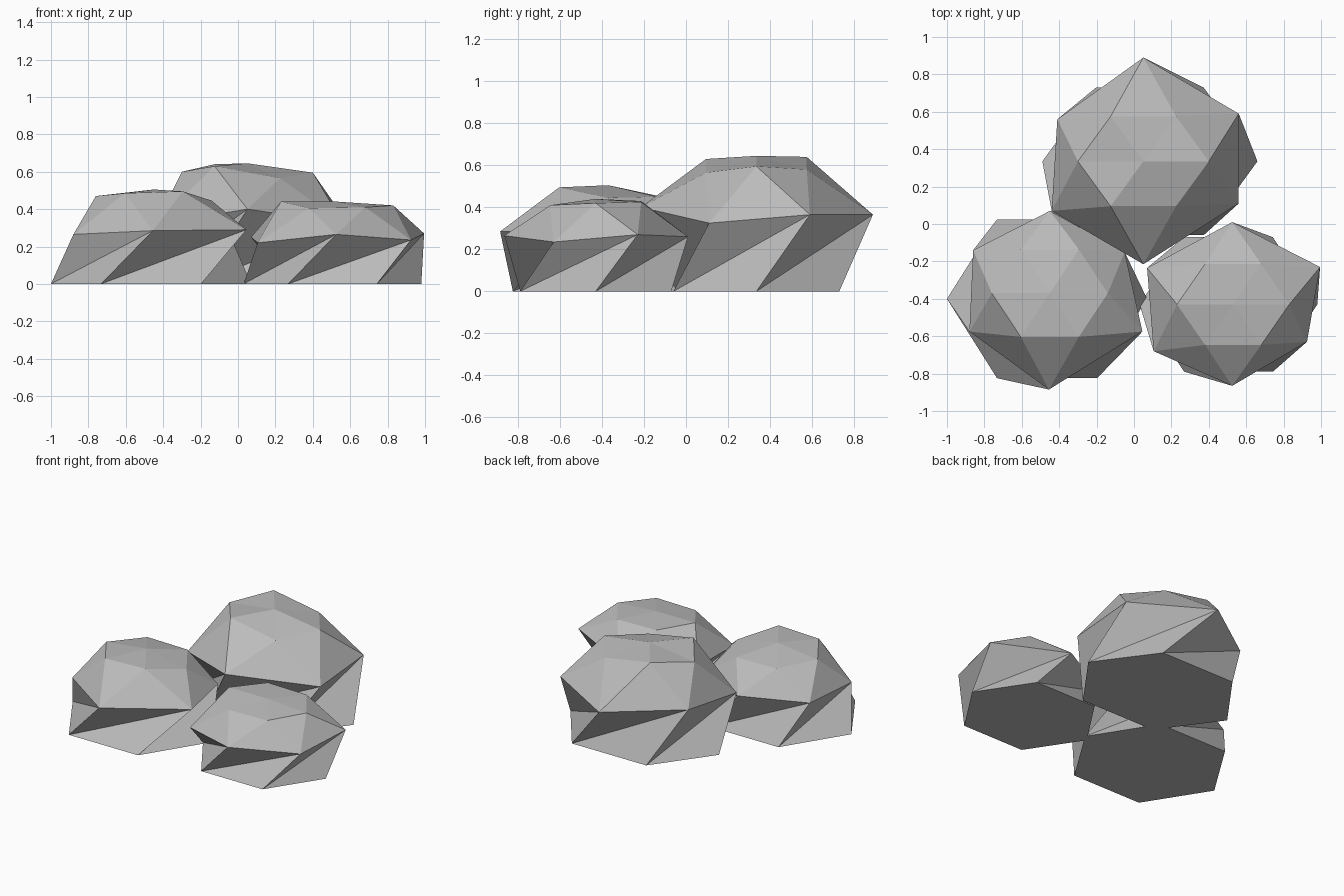
import bpy
import bmesh
from math import cos, sin, pi

default_cube = bpy.data.objects.get("Cube")
if default_cube:
    bpy.data.objects.remove(default_cube, do_unlink=True)

SIDES = 6

# Single stone colour
stone = bpy.data.materials.new("stone_grey")
stone.use_nodes = True
grey = (0.5, 0.5, 0.5, 1)
stone.diffuse_color = grey
stone.node_tree.nodes["Principled BSDF"].inputs["Base Color"].default_value = grey


def ellipse(centre, radii, heights):
    """Six-sided ring, starting on +x and running anticlockwise."""
    points = []
    for k, z in enumerate(heights):
        angle = 2 * pi * k / SIDES
        points.append((centre[0] + radii[0] * cos(angle),
                       centre[1] + radii[1] * sin(angle), z))
    return points


def boulder(name, foot_centre, foot_radii, girdle, apex, crown_radii, crown_heights):
    """Faceted stone: flat foot, twisted skirt, uneven girdle, crown and apex."""
    bm = bmesh.new()

    def add_ring(points):
        return [bm.verts.new(p) for p in points]

    foot = add_ring(ellipse(foot_centre, foot_radii, [0] * SIDES))
    middle = add_ring(girdle)
    crown = add_ring(ellipse(apex, crown_radii, crown_heights))
    peak = bm.verts.new(apex)

    bm.faces.new(reversed(foot))
    for k in range(SIDES):
        n = (k + 1) % SIDES
        # Skirt, twisted one step round
        bm.faces.new((foot[k], middle[n], middle[k]))
        bm.faces.new((foot[k], foot[n], middle[n]))
        # Shoulder
        bm.faces.new((middle[k], crown[n], crown[k]))
        bm.faces.new((middle[k], middle[n], crown[n]))
        # Cap
        bm.faces.new((crown[k], crown[n], peak))
    bmesh.ops.recalc_face_normals(bm, faces=bm.faces)

    mesh = bpy.data.meshes.new(name)
    bm.to_mesh(mesh)
    bm.free()
    mesh.materials.append(stone)
    rock = bpy.data.objects.new(name, mesh)
    bpy.context.scene.collection.objects.link(rock)
    return rock


# Girdle points run anticlockwise from the back left corner
boulder("right_boulder",
        foot_centre=(-.465, -.4), foot_radii=(.535, .49),
        girdle=[(-.05, -.15, .28), (-.45, .07, .3), (-.86, -.14, .28),
                (-.88, -.575, .265), (-.455, -.885, .285), (.045, -.575, .29)],
        apex=(-.45, -.37, .505), crown_radii=(.31, .27),
        crown_heights=[.445, .45, .455, .47, .485, .495])

boulder("back_boulder",
        foot_centre=(.085, .335), foot_radii=(.575, .456),
        girdle=[(.56, .59, .365), (.05, .89, .365), (-.41, .56, .38),
                (-.44, .07, .32), (.05, -.215, .4), (.56, .11, .325)],
        apex=(.05, .335, .645), crown_radii=(.35, .277),
        crown_heights=[.595, .58, .64, .6, .63, .565])

boulder("left_boulder",
        foot_centre=(.505, -.43), foot_radii=(.475, .415),
        girdle=[(.995, -.23, .27), (.525, .01, .26), (.07, -.235, .25),
                (.105, -.68, .22), (.525, -.865, .265), (.925, -.63, .235)],
        apex=(.53, -.43, .44), crown_radii=(.3, .25),
        crown_heights=[.42, .425, .43, .44, .405, .41])
